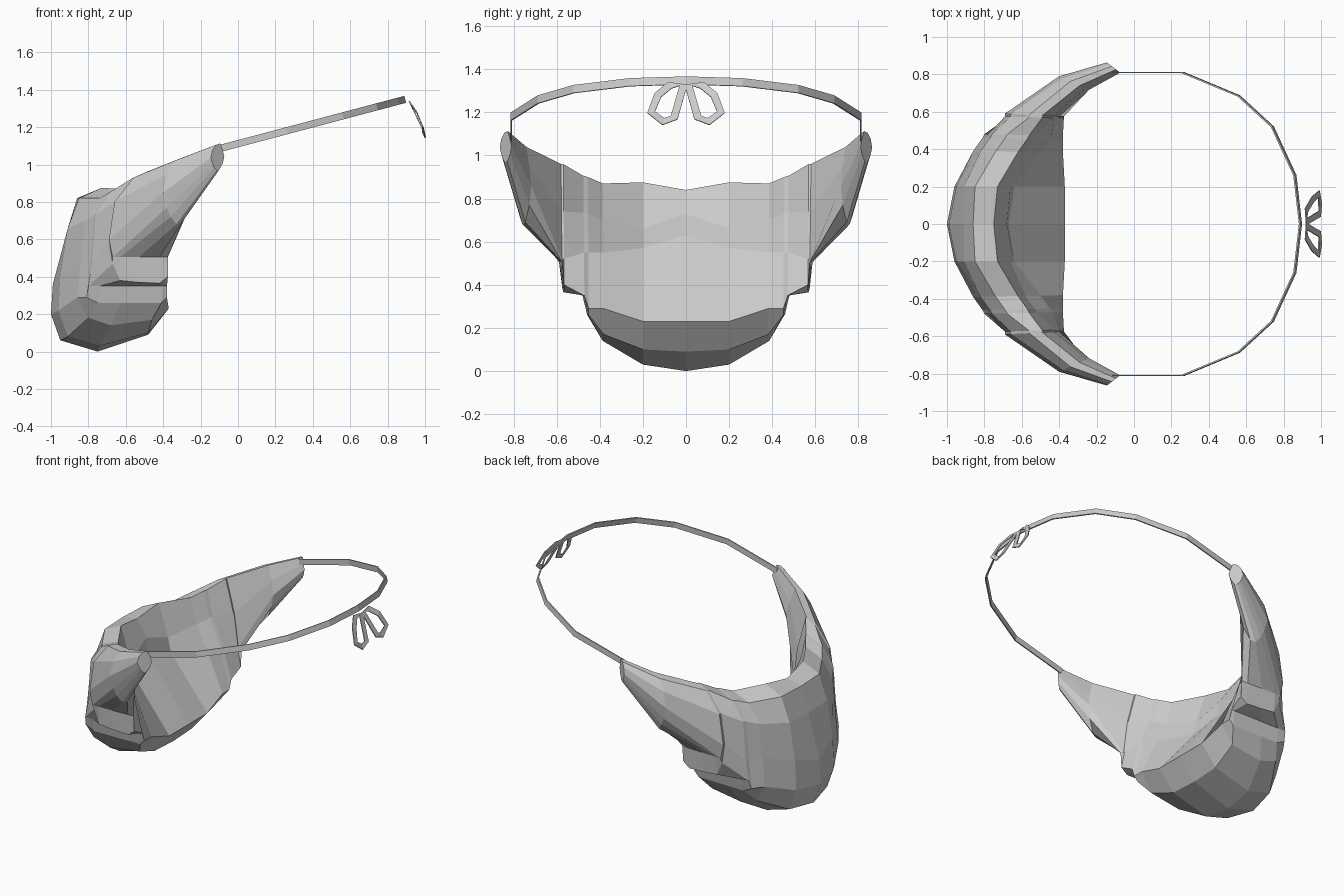
import bpy, bmesh
from mathutils import Vector

if "Cube" in bpy.data.objects:
    bpy.data.objects.remove(bpy.data.objects["Cube"])

def make(name, rings, closed=False):
    """Skin a list of point rings into one flat-shaded mesh object."""
    bm = bmesh.new()
    vr = [[bm.verts.new(p) for p in r] for r in rings]
    n = len(vr[0])
    pairs = list(zip(vr, vr[1:])) + ([(vr[-1], vr[0])] if closed else [])
    for a, b in pairs:
        for i in range(n):
            j = (i + 1) % n
            bm.faces.new((a[i], a[j], b[j], b[i]))
    if not closed:
        bm.faces.new(vr[0])
        bm.faces.new(vr[-1])
    bmesh.ops.recalc_face_normals(bm, faces=bm.faces)
    me = bpy.data.meshes.new(name)
    bm.to_mesh(me)
    bm.free()
    ob = bpy.data.objects.new(name, me)
    bpy.context.collection.objects.link(ob)
    return ob

def ribbon(name, path, up, width, thick, closed=False):
    """Sweep a rectangle along a path; 'up' is one axis of the section."""
    up = Vector(up).normalized()
    pts = [Vector(p) for p in path]
    rings, n = [], len(pts)
    for i, p in enumerate(pts):
        a = pts[i - 1] if (i or closed) else p
        b = pts[(i + 1) % n] if (i < n - 1 or closed) else p
        s = (b - a).cross(up).normalized() * width / 2
        u = up * thick / 2
        rings.append([p + s + u, p - s + u, p - s - u, p + s - u])
    return make(name, rings, closed)

def lift(sec, floor, dx=0, dz=0):
    """Copy a section with its underside raised to a floor height."""
    return [(min(x + dx, max(x, -.39)), max(z, floor) + (dz if z > .6 else 0))
            for x, z in sec]

# Beard: x,z cross-sections from the chin centre out to the ear, outer face first
centre = [(-.86, .82), (-.91, .65), (-.99, .36), (-1, .2), (-.95, .06), (-.75, 0),
          (-.48, .09), (-.37, .23), (-.67, .63), (-.68, .73), (-.75, .84)]
lip = [(-.85, .82), (-.91, .66), (-.95, .42), (-.96, .22), (-.91, .08), (-.74, .03),
       (-.48, .1), (-.37, .23), (-.64, .57), (-.66, .66), (-.73, .875)]
jaw = [(-.74, .82), (-.82, .7), (-.84, .48), (-.86, .29), (-.8, .18), (-.68, .14),
       (-.46, .17), (-.38, .29), (-.5, .55), (-.58, .7), (-.62, .87)]
cheek = [(-.56, .93), (-.66, .8), (-.69, .6), (-.67, .47), (-.63, .38), (-.53, .37),
         (-.42, .365), (-.375, .4), (-.40, .52), (-.43, .74), (-.49, .96)]
temple = [(-.34, 1.02), (-.38, .95), (-.40, .85), (-.38, .77), (-.36, .72), (-.33, .68),
          (-.30, .69), (-.26, .77), (-.24, .86), (-.26, .95), (-.29, 1.04)]

# (section, outer y, inward slant, outer x); lifted copies make the stepped tufts
stations = [(centre, 0, 0, -1), (lip, .2, 0, -.96), (jaw, .39, .02, -.86),
            (lift(jaw, .26, .05, .03), .46, .02, -.82),
            (lift(jaw, .35, .06, .035), .48, .02, -.8),
            (cheek, .575, .03, -.69), (lift(cheek, .505), .59, .05, -.69),
            (temple, .79, .45, -.4)]
half = [[Vector((x, y - k * (x - x0), z)) for x, z in sec] for sec, y, k, x0 in stations]
# Small blunt tip by the ear
mid = sum(half[-1], Vector()) / len(half[-1])
half.append([Vector((-.11 + (p.x - mid.x) * .45, .837 + (p.y - mid.y) * .75,
                     1.035 + (p.z - mid.z) * .4)) for p in half[-1]])
mirrored = [[Vector((p.x, -p.y, p.z)) for p in r] for r in half[:0:-1]]
make("beard", mirrored + half)

# Elastic strap round the back of the head
arc = [(-.11, .81), (.26, .81), (.56, .685), (.74, .52), (.86, .26)]
flat = arc + [(.89, 0)] + [(x, -y) for x, y in reversed(arc)]
ribbon("strap", [(x, y, 1.085 + .265 * (x + .1)) for x, y in flat],
       (-.26, 0, 1), .008, .038)

# Bow loops hanging at the back
loop = [(.012, 1.325), (.075, 1.325), (.13, 1.28), (.162, 1.2), (.105, 1.157), (.055, 1.175)]
for side, label in ((1, "left"), (-1, "right")):
    path = [(.9 + .095 * (1 - ((z - 1.15) / .2) ** 2), side * y, z) for y, z in loop]
    ribbon("bow_loop_" + label, path, (1, 0, .5), .036, .006, True)
